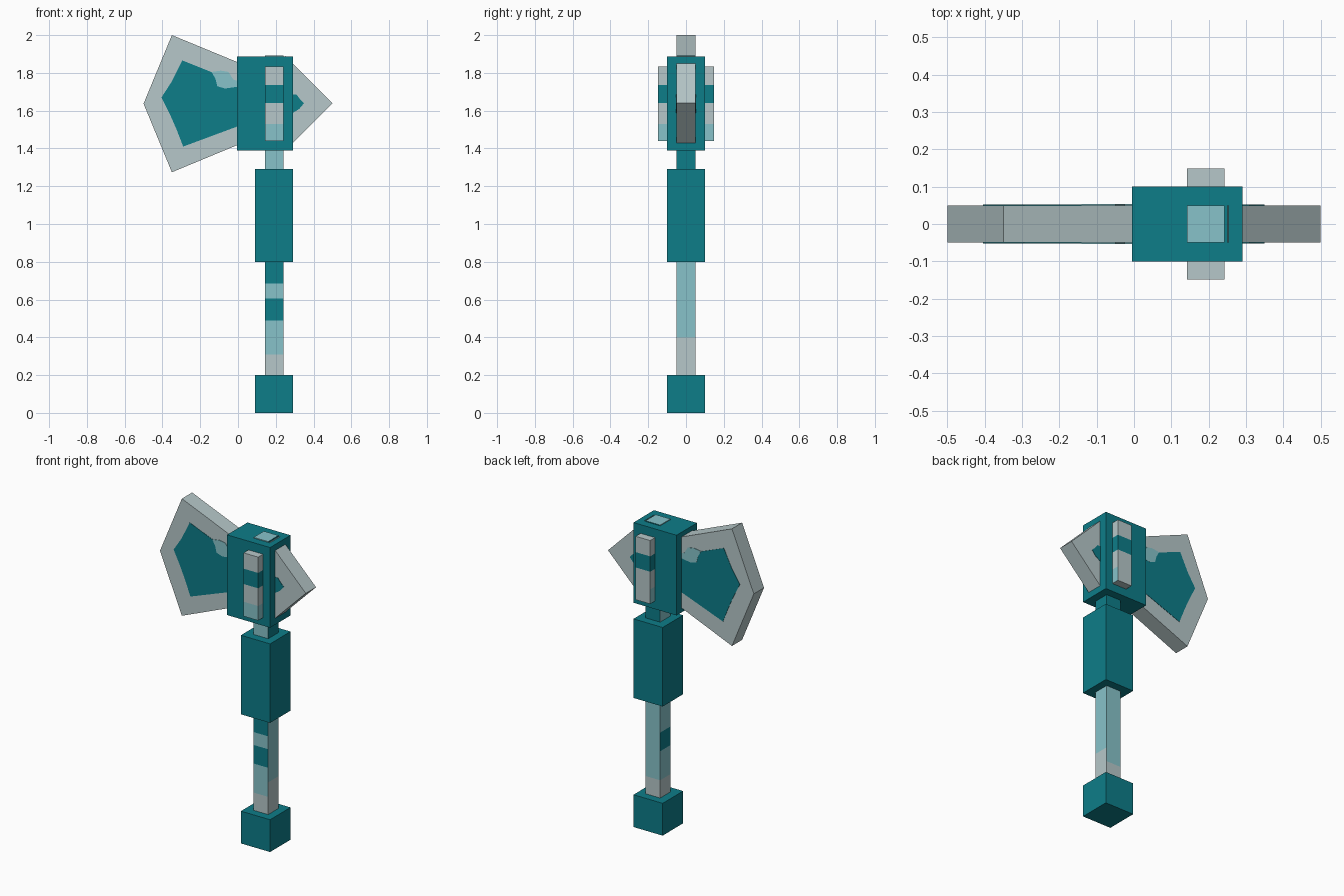
import bpy, bmesh
from mathutils import Vector

cube = bpy.data.objects.get("Cube")
if cube:
    bpy.data.objects.remove(cube, do_unlink=True)


def make_material(name, colour):
    mat = bpy.data.materials.new(name)
    mat.use_nodes = True
    mat.diffuse_color = (*colour, 1)
    node = next(n for n in mat.node_tree.nodes if n.type == 'BSDF_PRINCIPLED')
    node.inputs["Base Color"].default_value = (*colour, 1)
    return mat


MATS = [make_material("teal", (0.004, 0.205, 0.25)),
        make_material("pale blue", (0.242, 0.545, 0.59)),
        make_material("light grey", (0.47, 0.575, 0.585))]
TEAL, BLUE, GREY = range(3)


def finish(name, bm, colour):
    bmesh.ops.recalc_face_normals(bm, faces=bm.faces)
    mesh = bpy.data.meshes.new(name)
    for mat in MATS:
        mesh.materials.append(mat)
    for face in bm.faces:
        face.material_index = colour(face) if callable(colour) else colour
    bm.to_mesh(mesh)
    bm.free()
    obj = bpy.data.objects.new(name, mesh)
    bpy.context.collection.objects.link(obj)
    return obj


def box(name, low, high, colour, cuts=()):
    """Box between two corners, sliced at the given heights."""
    bm = bmesh.new()
    bmesh.ops.create_cube(bm, size=1)
    low, high = Vector(low), Vector(high)
    for v in bm.verts:
        v.co = (low + high) / 2 + v.co * (high - low)
    for z in cuts:
        bmesh.ops.bisect_plane(bm, geom=bm.verts[:] + bm.edges[:] + bm.faces[:],
                               plane_co=(0, 0, z), plane_no=(0, 0, 1))
    return finish(name, bm, colour)


def slab(name, outline, y0, y1, colour):
    """Outline in x and z, extruded from y0 to y1."""
    bm = bmesh.new()
    face = bm.faces.new([bm.verts.new((x, y0, z)) for x, z in outline])
    new = bmesh.ops.extrude_face_region(bm, geom=[face])["geom"]
    for v in new:
        if isinstance(v, bmesh.types.BMVert):
            v.co.y = y1
    return finish(name, bm, colour)


def inlay(name, outline, height, colour):
    """Thin plate on the front, mirrored to the back."""
    obj = slab(name, outline, -0.05 - height, -0.049, colour)
    mod = obj.modifiers.new("both sides", 'MIRROR')
    mod.use_axis = (False, True, False)


# Band colours by height and facing direction
def shaft_colour(face):
    z, n = face.calc_center_median().z, face.normal
    if n.z > 0.5:
        return BLUE
    if z > 1.29:
        return TEAL if n.x > 0.5 or n.y > 0.5 else BLUE
    if z < (0.4 if n.x > 0.5 else 0.31):
        return GREY
    if 0.49 < z < 0.605 and (n.y < -0.5 or n.x < -0.5):
        return TEAL
    if z > 0.685 and n.y < -0.5:
        return TEAL
    return BLUE


def bar_colour(face):
    z = face.calc_center_median().z
    if 1.64 < z < 1.735:
        return TEAL
    return BLUE if z < 1.53 and face.normal.y < 0.5 and face.normal.z > -0.5 else GREY


# Handle
box("pommel", (0.09, -0.1, 0), (0.29, 0.1, 0.2), TEAL)
box("shaft", (0.142, -0.05, 0.19), (0.242, 0.05, 1.892), shaft_colour,
    (0.31, 0.4, 0.49, 0.605, 0.685, 0.8, 1.29))
box("grip", (0.09, -0.1, 0.8), (0.29, 0.1, 1.29), TEAL)

# Head block and the bar through it
box("head_block", (-0.005, -0.1, 1.39), (0.29, 0.1, 1.887), TEAL)
box("cross_bar", (0.142, -0.148, 1.44), (0.242, 0.148, 1.833), bar_colour,
    (1.53, 1.64, 1.735))

# Blade and rear spike
slab("blade", [(-0.5, 1.637), (-0.35, 2.0), (0.05, 1.835), (0.05, 1.44),
               (-0.35, 1.274)], -0.05, 0.05, GREY)
slab("spike", [(0.5, 1.64), (0.25, 1.89), (0.25, 1.39)], -0.05, 0.05, GREY)

# Painted inlays
inlay("blade_inlay", [(-0.405, 1.67), (-0.35, 1.755), (-0.295, 1.866),
                      (-0.13, 1.80), (-0.085, 1.75), (0.02, 1.75),
                      (0.02, 1.525), (-0.29, 1.41), (-0.325, 1.5),
                      (-0.36, 1.58)], 0.002, TEAL)
inlay("blade_highlight", [(-0.14, 1.805), (-0.09, 1.812), (-0.05, 1.805),
                          (-0.025, 1.765), (0.02, 1.75), (0.02, 1.73),
                          (-0.07, 1.717), (-0.11, 1.73), (-0.12, 1.77)],
      0.003, BLUE)
inlay("spike_inlay", [(0.27, 1.685), (0.31, 1.685), (0.325, 1.665), (0.35, 1.64),
                      (0.325, 1.61), (0.27, 1.575)], 0.002, TEAL)
